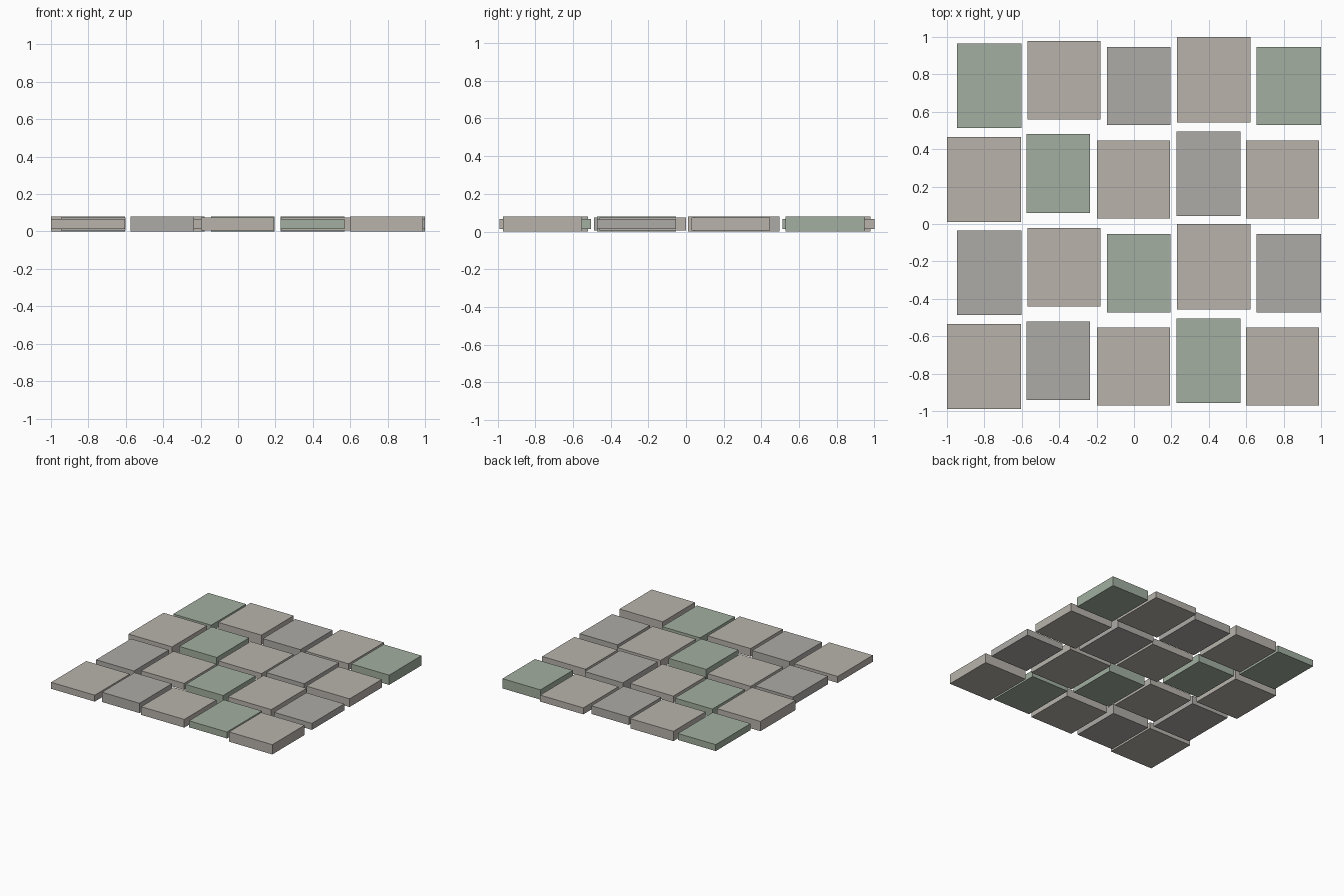
import bpy

if "Cube" in bpy.data.objects:
    bpy.data.objects.remove(bpy.data.objects["Cube"])


def make_material(name, rgb):
    mat = bpy.data.materials.new(name)
    mat.diffuse_color = (*rgb, 1.0)
    mat.use_nodes = True
    mat.node_tree.nodes["Principled BSDF"].inputs["Base Color"].default_value = mat.diffuse_color
    return mat


MATS = {
    "w": make_material("warm_stone", (0.48, 0.45, 0.41)),
    "g": make_material("grey_stone", (0.42, 0.41, 0.39)),
    "m": make_material("mossy_stone", (0.36, 0.43, 0.35)),
}

# Colour layout, front row first
LAYOUT = ["wgwmw", "gwmwg", "wmwgw", "mwgwm"]

# x extents per column, for even rows and odd rows
X_SPANS = [
    [(-1.0, -0.605), (-0.575, -0.235), (-0.198, 0.192), (0.226, 0.57), (0.598, 0.99)],
    [(-0.945, -0.602), (-0.57, -0.18), (-0.145, 0.195), (0.23, 0.622), (0.656, 1.0)],
]
# y extents per column, for even rows and odd rows (repeat every 1 unit)
Y_SPANS = [
    [(-0.99, -0.535), (-0.94, -0.52), (-0.97, -0.553), (-0.957, -0.505), (-0.97, -0.553)],
    [(-0.487, -0.035), (-0.44, -0.022), (-0.472, -0.053), (-0.458, 0.0), (-0.472, -0.053)],
]
# Thickness cycle; every slab shares one mid-height
MID_Z = 0.04
THICKNESS = [0.053, 0.067, 0.08]


def paving_slab(row, col):
    x0, x1 = X_SPANS[row % 2][col]
    y0, y1 = (y + row // 2 for y in Y_SPANS[row % 2][col])
    bpy.ops.mesh.primitive_cube_add(size=1, location=((x0 + x1) / 2, (y0 + y1) / 2, MID_Z))
    slab = bpy.context.object
    slab.name = f"paving_slab_{row + 1}_{col + 1}"
    slab.scale = (x1 - x0, y1 - y0, THICKNESS[(2 * col + row) % 3])
    bpy.ops.object.transform_apply(location=False, rotation=False, scale=True)
    slab.data.materials.append(MATS[LAYOUT[row][col]])


for row in range(4):
    for col in range(5):
        paving_slab(row, col)
